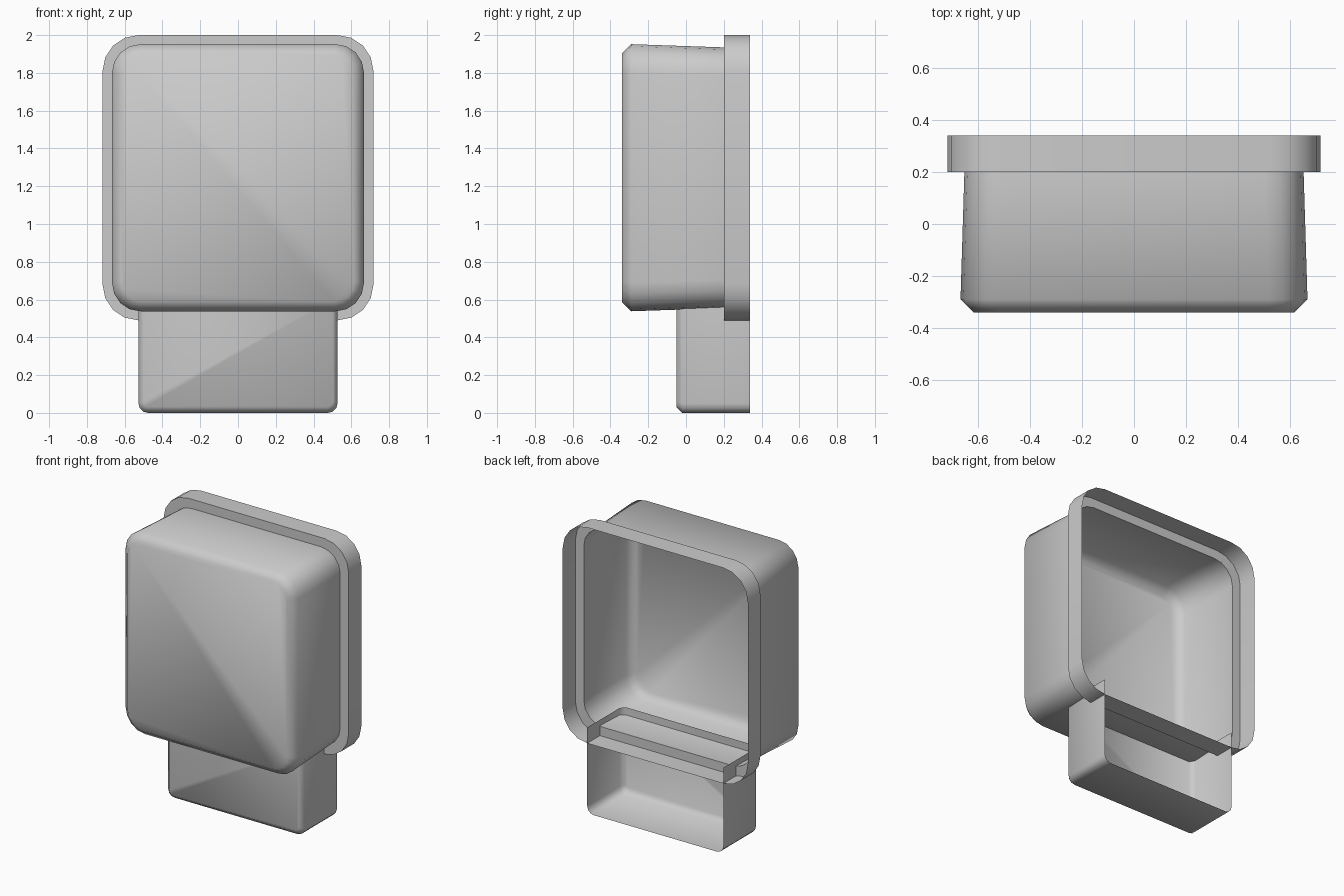
import bpy, bmesh
from math import sin, cos, pi

# Remove the default object
if "Cube" in bpy.data.objects:
    bpy.data.objects.remove(bpy.data.objects["Cube"], do_unlink=True)

grey = bpy.data.materials.new("plain_grey")
grey.use_nodes = True
colour = (0.6, 0.6, 0.6, 1)
grey.diffuse_color = colour
grey.node_tree.nodes["Principled BSDF"].inputs["Base Color"].default_value = colour


def arc(cx, cz, r, start, steps):
    """Quarter circle of (x, z) points, counter-clockwise from start."""
    angles = [start + pi / 2 * i / steps for i in range(steps + 1)]
    return [(cx + r * cos(a), cz + r * sin(a)) for a in angles]


def rounded_rect(hx, hz, r, cz, steps=4):
    """Closed outline centred on x = 0 and z = cz."""
    pts = []
    for k, (sx, sz) in enumerate([(1, 1), (-1, 1), (-1, -1), (1, -1)]):
        pts += arc(sx * (hx - r), cz + sz * (hz - r), r, k * pi / 2, steps)
    return pts


def u_outline(hx, bottom, top, r, steps=3):
    """Open outline: down the left side, round the bottom, up the right."""
    return ([(-hx, top)] + arc(r - hx, bottom + r, r, pi, steps)
            + arc(hx - r, bottom + r, r, 1.5 * pi, steps) + [(hx, top)])


def loft(name, sections, closed):
    """Skin (y, outline) sections from front to back and cap the front."""
    bm = bmesh.new()
    loops = [[bm.verts.new((x, y, z)) for x, z in pts] for y, pts in sections]
    bm.faces.new(loops[0])
    n = len(loops[0])
    for a, b in zip(loops, loops[1:]):
        for i in range(n if closed else n - 1):
            j = (i + 1) % n
            bm.faces.new((a[j], a[i], b[i], b[j]))
    bmesh.ops.recalc_face_normals(bm, faces=bm.faces)
    # The front cap must face forwards
    bm.faces.ensure_lookup_table()
    if bm.faces[0].normal.y > 0:
        bmesh.ops.reverse_faces(bm, faces=bm.faces)
    mesh = bpy.data.meshes.new(name)
    bm.to_mesh(mesh)
    bm.free()
    mesh.materials.append(grey)
    obj = bpy.data.objects.new(name, mesh)
    bpy.context.collection.objects.link(obj)
    bpy.ops.object.select_all(action="DESELECT")
    obj.select_set(True)
    bpy.context.view_layer.objects.active = obj
    bpy.ops.object.shade_smooth_by_angle(angle=pi / 3)
    return obj


# Main housing: drafted open-backed tray with a stepped rear collar
MID = 1.245
housing = [(-0.34, 0.617, 0.657, 0.11), (-0.29, 0.667, 0.707, 0.15),
           (0.2, 0.652, 0.69, 0.15), (0.2, 0.717, 0.755, 0.19),
           (0.34, 0.717, 0.755, 0.19)]
loft("main_housing",
     [(y, rounded_rect(hx, hz, r, MID)) for y, hx, hz, r in housing], True)

# Lower box: open at the back and top, reaching up into the housing
lower = [(-0.05, 0.5, 0.03, 0.03), (-0.02, 0.527, 0, 0.05), (0.34, 0.527, 0, 0.05)]
loft("lower_box",
     [(y, u_outline(hx, bottom, 0.6, r)) for y, hx, bottom, r in lower], False)
